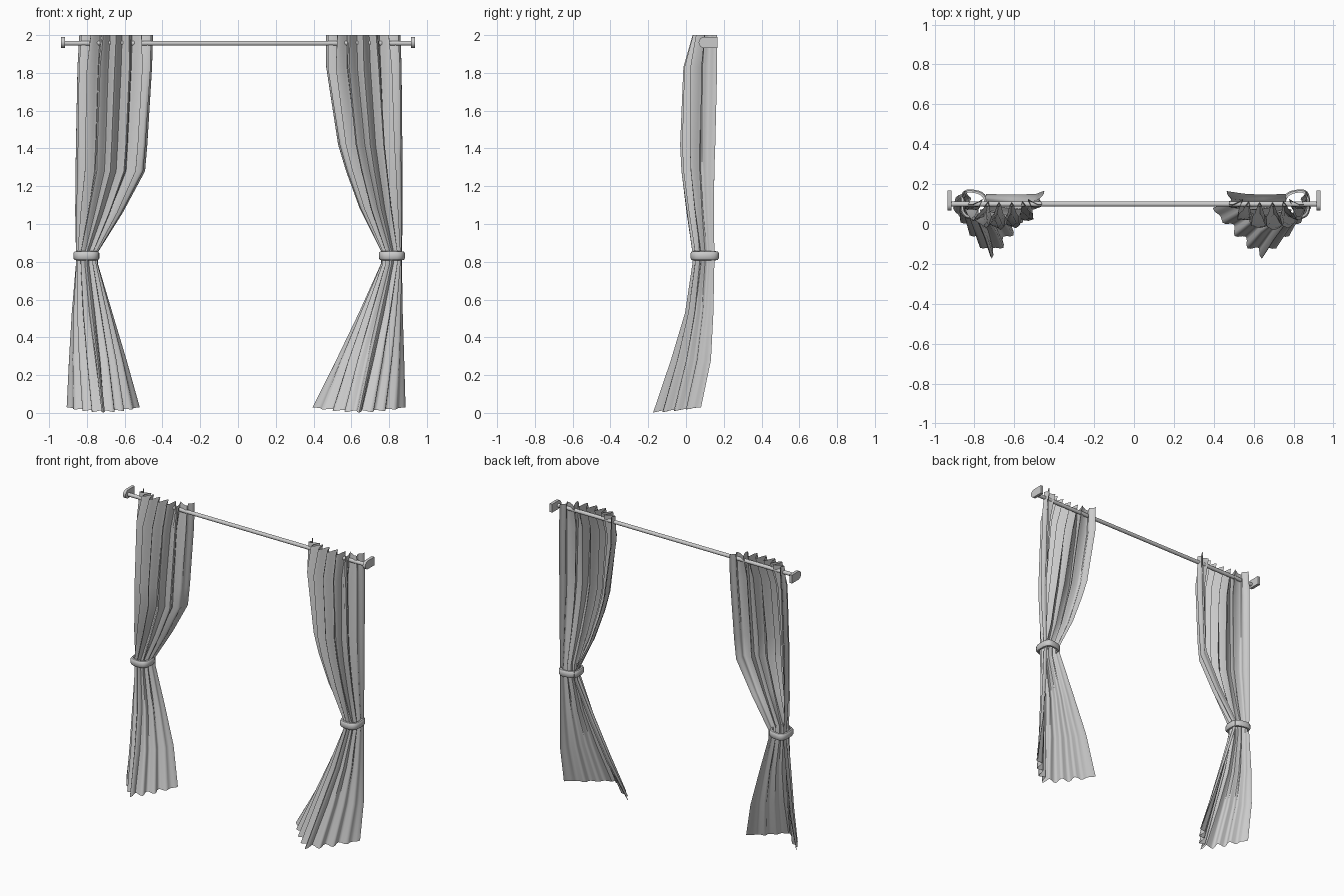
import bpy, bmesh
from math import sin, cos, pi, copysign
from mathutils import Vector

if "Cube" in bpy.data.objects:
    bpy.data.objects.remove(bpy.data.objects["Cube"])

PLEATS, SEG = 8, 6


def spow(v, e):
    return copysign(abs(v) ** e, v)


def finish(bm, name, angle=0.7):
    bmesh.ops.recalc_face_normals(bm, faces=bm.faces)
    me = bpy.data.meshes.new(name)
    bm.to_mesh(me)
    bm.free()
    ob = bpy.data.objects.new(name, me)
    bpy.context.collection.objects.link(ob)
    bpy.context.view_layer.objects.active = ob
    bpy.ops.object.select_all(action='DESELECT')
    ob.select_set(True)
    bpy.ops.object.shade_smooth_by_angle(angle=angle)
    return ob


def skin(bm, rows, closed=False):
    for a, b in zip(rows, rows[1:]):
        n = len(a)
        for i in range(n if closed else n - 1):
            j = (i + 1) % n
            bm.faces.new((a[i], a[j], b[j], b[i]))


def fold_section(x0, x1, yf, yb, e, amp):
    """Open arc, bulging to the front, with pleats pushed inward along its normal."""
    c, h = (x0 + x1) / 2, (x1 - x0) / 2
    dense = [Vector((c - h * spow(cos(pi * i / 400), e),
                     yb - (yb - yf) * abs(sin(pi * i / 400)) ** e)) for i in range(401)]
    acc = [0]
    for p, q in zip(dense, dense[1:]):
        acc.append(acc[-1] + (q - p).length)
    n, k, pts = PLEATS * SEG, 0, []
    for i in range(n + 1):
        s = acc[-1] * i / n
        while k < 399 and acc[k + 1] < s:
            k += 1
        f = (s - acc[k]) / max(acc[k + 1] - acc[k], 1e-9)
        pts.append(dense[k].lerp(dense[k + 1], min(f, 1)))
    out = []
    for i, p in enumerate(pts):
        d = (pts[min(i + 3, n)] - pts[max(i - 3, 0)]).normalized()
        # side panels stay nearly flat, the front carries the pleats
        fade = min(1, min(i, n - i) / n / .16) ** 1.5
        w = amp * fade * (1 - cos(2 * pi * i / SEG)) / 2
        out.append(p + Vector((-d.y, d.x)) * w)
    return out


def curtain(name, levels):
    bm = bmesh.new()
    rows = []
    for z, x0, x1, yf, yb, e, amp in levels:
        sec = fold_section(x0, x1, yf, yb, e, amp)
        n = len(sec) - 1
        row = []
        for i, p in enumerate(sec):
            # hem dips slightly in the middle and ripples with the pleats
            dip = sin(pi * i / n) * (.022 + .006 * cos(2 * pi * i / SEG)) if z < 0.1 else 0
            row.append(bm.verts.new((p.x, p.y, z - dip)))
        rows.append(row)
    skin(bm, rows)
    return finish(bm, name, 1.3)


# Curtains: z, left x, right x, front y, back y, arc squareness, pleat depth
curtain("left_curtain", [
    (2.00, -.840, -.450, .035, .165, .70, .075),
    (1.83, -.850, -.455, -.014, .165, .75, .065),
    (1.42, -.858, -.480, -.031, .155, .85, .050),
    (1.28, -.860, -.492, -.024, .150, .85, .045),
    (1.06, -.862, -.610, .003, .148, .85, .035),
    (0.85, -.858, -.742, .034, .150, .85, .018),
    (0.79, -.858, -.742, .034, .150, .85, .018),
    (0.53, -.880, -.665, -.005, .145, 1.1, .025),
    (0.28, -.895, -.590, -.080, .132, 1.4, .032),
    (0.03, -.907, -.520, -.174, .080, 1.7, .038)])
curtain("right_curtain", [
    (2.00, .465, .860, .035, .165, .70, .075),
    (1.83, .467, .866, -.014, .165, .75, .065),
    (1.42, .530, .870, -.031, .155, .85, .050),
    (1.28, .572, .872, -.024, .150, .85, .045),
    (1.08, .645, .872, .003, .148, .85, .035),
    (0.85, .760, .868, .034, .150, .85, .018),
    (0.79, .757, .868, .034, .150, .85, .018),
    (0.53, .640, .872, -.005, .145, 1.1, .025),
    (0.28, .520, .880, -.080, .132, 1.4, .032),
    (0.03, .395, .887, -.174, .080, 1.7, .038)])


# Tiebacks: rounded bands looped round each curtain
def tieback(name, cx, side):
    bm = bmesh.new()
    prof = [(-.010, -.024), (0, -.022), (.006, -.014), (.006, .014), (0, .022), (-.010, .024)]
    rows = []
    for i in range(24):
        a = 2 * pi * i / 24
        cs, sn = spow(cos(a), .7), spow(sin(a), .7)
        tilt = -side * -.010 * cs * -1 * max(sn, 0)
        rows.append([bm.verts.new((cx + cs * (.063 + o), .098 + sn * (.068 + o) - tilt, .832 + dz))
                     for o, dz in prof])
    skin(bm, rows + rows[:1], closed=True)
    finish(bm, name)


tieback("left_tieback", -.803, -1)
tieback("right_tieback", .815, 1)

# Rod
bpy.ops.mesh.primitive_cylinder_add(vertices=16, radius=.013, depth=1.85,
                                    location=(0, .1, 1.957), rotation=(0, pi / 2, 0))
bpy.context.object.name = "curtain_rod"
bpy.ops.object.shade_smooth_by_angle()

# End brackets: plates rounded at the front, flat at the wall
for name, s in (("left_bracket", -1), ("right_bracket", 1)):
    bm = bmesh.new()
    out = [(.168, 1.990), (.168, 1.932)]
    out += [(.096 - .029 * sin(pi * i / 8), 1.961 - .029 * cos(pi * i / 8)) for i in range(9)]
    rings = [[bm.verts.new((s * x, y, z)) for y, z in out] for x in (.916, .936)]
    skin(bm, rings, closed=True)
    for ring in rings:
        bm.faces.new(ring)
    finish(bm, name)
